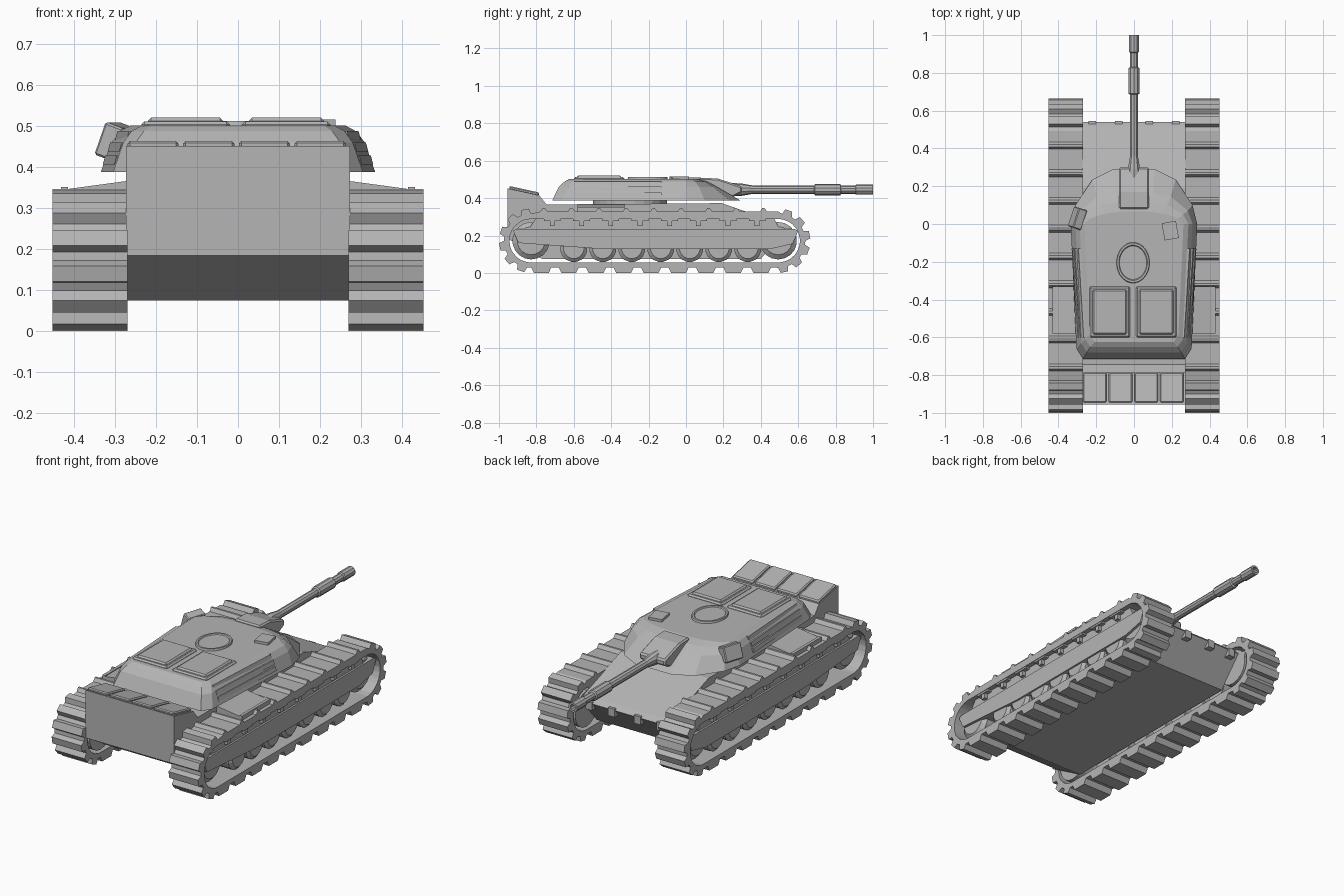
import bpy, bmesh, math
from mathutils import Vector, Matrix

if "Cube" in bpy.data.objects:
    bpy.data.objects.remove(bpy.data.objects["Cube"])

grey = bpy.data.materials.new("plain grey")
grey.diffuse_color = (0.46, 0.46, 0.46, 1)
grey.use_nodes = True
grey.node_tree.nodes["Principled BSDF"].inputs["Base Color"].default_value = grey.diffuse_color


def finish(name, bm, mirror=False, bevel=0):
    bmesh.ops.recalc_face_normals(bm, faces=bm.faces)
    me = bpy.data.meshes.new(name)
    bm.to_mesh(me)
    bm.free()
    me.materials.append(grey)
    ob = bpy.data.objects.new(name, me)
    bpy.context.collection.objects.link(ob)
    if bevel:
        b = ob.modifiers.new("bevel", 'BEVEL')
        b.width, b.segments = bevel, 1
    if mirror:
        ob.modifiers.new("mirror", 'MIRROR')
    return ob


def loft(bm, loops, closed=False):
    """Skin between point loops; cap the ends or join last to first."""
    rows = [[bm.verts.new(p) for p in lp] for lp in loops]
    n = len(rows[0])
    pairs = list(zip(rows, rows[1:])) + ([(rows[-1], rows[0])] if closed else [])
    for a, b in pairs:
        for i in range(n):
            j = (i + 1) % n
            bm.faces.new((a[i], a[j], b[j], b[i]))
    if not closed:
        bm.faces.new(rows[0])
        bm.faces.new(rows[-1])


def prism(bm, pts, x0, x1):
    """Side profile (y, z) extruded along x."""
    loft(bm, [[(x, y, z) for y, z in pts] for x in (x0, x1)])


def box(bm, x0, x1, y0, y1, z0, z1):
    prism(bm, [(y0, z0), (y1, z0), (y1, z1), (y0, z1)], x0, x1)


def lathe(bm, prof, centre, axis, n):
    """Profile of (radius, distance) turned about the x, y or z axis."""
    loops = []
    for r, d in prof:
        lp = []
        for i in range(n):
            a = 2 * math.pi * (i + .5) / n
            c, s = r * math.cos(a), r * math.sin(a)
            p = {'x': (d, c, s), 'y': (c, d, s), 'z': (c, s, d)}[axis]
            lp.append(Vector(p) + Vector(centre))
        loops.append(lp)
    loft(bm, loops)


# Hull with raised engine compartment and sloped nose
bm = bmesh.new()
prism(bm, [(-.955, .185), (-.77, .075), (.40, .075), (.54, .235), (.515, .26),
           (.19, .373), (-.745, .365), (-.785, .415), (-.955, .452)], -.273, .273)
finish("hull", bm)

# Sloped engine cover plates
bm = bmesh.new()
for i in range(4):
    x = -.27 + i * .136
    prism(bm, [(-.945, .445), (-.785, .41), (-.785, .43), (-.945, .465)], x, x + .125)
finish("engine_plates", bm, bevel=.006)

# Nose brackets
bm = bmesh.new()
for x in (-.22, -.08, .08, .22):
    box(bm, x - .02, x + .02, .49, .545, .2, .245)
finish("nose_brackets", bm)

# Track belt: stadium path with cleats, narrow ridges on the upper run
Y0, Y1, ZC, RI = -.828, .493, .172, .116
LOW = [(0, .142), (.1, .172), (.64, .172), (.74, .142)]
END = [(0, .145), (.14, .172), (.58, .172), (.72, .145)]
TOP = [(0, .156), (.4, .156), (.5, .175), (.58, .175), (.66, .156)]
loops = []


def station(y, a, r):
    dy, dz = math.cos(a), math.sin(a)
    o = (y + dy * r, ZC + dz * r)
    i = (y + dy * RI, ZC + dz * RI)
    loops.append([(.27, *o), (.453, *o), (.453, *i), (.27, *i)])


for k in range(9):
    for f, r in LOW:
        station(Y0 + (Y1 - Y0) * (k + f) / 9, -math.pi / 2, r)
for k in range(6):
    for f, r in END:
        station(Y1, -math.pi / 2 + math.pi * (k + f) / 6, r)
for k in range(9):
    for f, r in TOP:
        station(Y1 + (Y0 - Y1) * (k + f) / 9, math.pi / 2, r)
for k in range(6):
    for f, r in END:
        station(Y0, math.pi / 2 + math.pi * (k + f) / 6, r)
bm = bmesh.new()
loft(bm, loops, closed=True)
finish("tracks", bm, mirror=True)

# Side skirts inside the tracks
bm = bmesh.new()
prism(bm, [(-.925, .225), (-.895, .16), (-.45, .128), (.45, .128), (.57, .155),
           (.6, .225), (.58, .235), (-.905, .235)], .27, .435)
prism(bm, [(-.84, .235), (.5, .235), (.47, .295), (-.8, .295)], .27, .425)
finish("side_skirts", bm, mirror=True)

# T-shaped skirt brackets
bm = bmesh.new()
for k in range(8):
    y = -.715 + k * .1565
    box(bm, .42, .45, y - .045, y + .045, .278, .298)
    box(bm, .42, .445, y - .013, y + .013, .25, .278)
finish("skirt_brackets", bm, mirror=True)

# Road wheels and larger end wheels
bm = bmesh.new()
for k in range(7):
    lathe(bm, [(.073, .29), (.073, .41), (.055, .425)], (0, -.6 + k * .155, .131), 'x', 16)
for y in (Y0, Y1):
    lathe(bm, [(.1, .27), (.1, .4), (.075, .42)], (0, y, ZC), 'x', 18)
finish("wheels", bm, mirror=True)

# Fender boxes over the tracks
bm = bmesh.new()
loft(bm, [[(.26, y, .3), (.43, y, .3), (.43, y, .345), (.26, y, .368)] for y in (-.58, -.33)])
box(bm, .415, .432, -.58, -.33, .32, .352)
finish("fender_boxes", bm, mirror=True)

# Turret ring
bm = bmesh.new()
lathe(bm, [(.2, .34), (.2, .4)], (0, -.3, 0), 'z', 24)
finish("turret_ring", bm)

# Turret body: three outlines, wide at the bottom
LEVELS = [
    (.388, [(.27, -.715), (.305, -.66), (.335, 0), (.31, .1), (.22, .235), (.11, .29)]),
    (.46, [(.25, -.68), (.28, -.63), (.31, 0), (.285, .07), (.195, .145), (.1, .165)]),
    (.488, [(.23, -.65), (.26, -.61), (.288, 0), (.26, .05), (.175, .1), (.09, .115)]),
    (.502, [(.21, -.625), (.235, -.585), (.262, 0), (.235, .03), (.155, .055), (.08, .065)]),
]
bm = bmesh.new()
loft(bm, [[(x, y, z) for x, y in h] + [(-x, y, z) for x, y in reversed(h)]
          for z, h in LEVELS])
finish("turret", bm)

# Rails along the turret sides
bm = bmesh.new()
for z, x in ((.478, .288), (.45, .306), (.418, .318)):
    loft(bm, [[(x + dx - off, y, z + dz) for dx, dz in
               ((-.05, -.011), (.012, -.011), (.006, .011), (-.05, .011))]
              for y, off in ((-.6, .028), (-.13, 0))])
finish("turret_rails", bm, mirror=True)

# Gun mantlet
bm = bmesh.new()
prism(bm, [(.08, .508), (.17, .505), (.3, .462), (.3, .43), (.25, .405), (.08, .42)], -.08, .08)
finish("mantlet", bm, bevel=.008)

# Gun barrel with sleeve and hollow muzzle
bm = bmesh.new()
lathe(bm, [(.036, .2), (.034, .29), (.022, .36), (.022, .685), (.03, .69), (.03, .825),
           (.022, .83), (.022, .905), (.027, .91), (.027, 1), (.016, 1), (.016, .93)],
      (0, 0, .445), 'y', 10)
finish("gun_barrel", bm)

# Rear roof hatches: frame and raised panel
bm = bmesh.new()
for x in (-.128, .118):
    box(bm, x - .108, x + .108, -.6, -.33, .49, .512)
    box(bm, x - .092, x + .092, -.584, -.346, .5, .521)
finish("roof_hatches", bm, bevel=.008)

# Round hatch with a shallow rim
bm = bmesh.new()
lathe(bm, [(.095, .49), (.09, .513), (.08, .513), (.076, .508)], (0, 0, 0), 'z', 24)
bmesh.ops.transform(bm, matrix=Matrix.Translation((-.005, -.205, 0))
                    @ Matrix.Diagonal((.95, 1.17, 1, 1)), verts=bm.verts)
finish("round_hatch", bm)

# Roof sight block
bm = bmesh.new()
box(bm, -.038, .038, -.046, .046, -.01, .014)
ob = finish("roof_sight", bm)
ob.location = (.192, -.035, .502)
ob.rotation_euler = (0, 0, math.radians(10))

# Tilted sight on the left cheek
bm = bmesh.new()
box(bm, -.025, .025, -.055, .055, -.045, .04)
ob = finish("side_sight", bm, bevel=.005)
ob.location = (-.298, .03, .465)
ob.rotation_euler = (0, math.radians(20), math.radians(-18))
